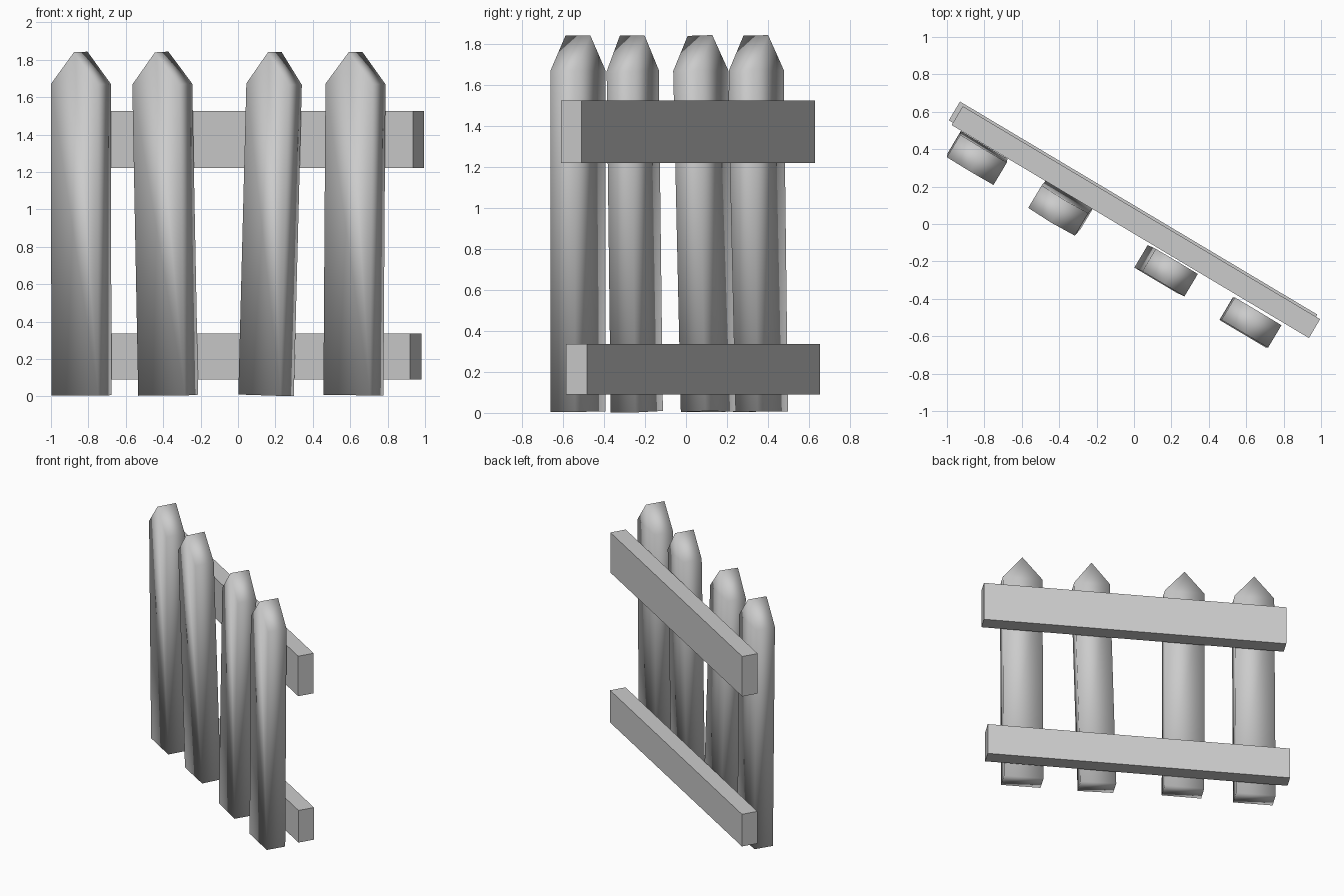
import bpy, bmesh
from math import radians, cos, sin
from mathutils import Vector, Matrix

if "Cube" in bpy.data.objects:
    bpy.data.objects.remove(bpy.data.objects["Cube"])

ANGLE = radians(-30.8)                      # fence runs diagonally
ALONG = Vector((cos(ANGLE), sin(ANGLE), 0))


def rail(name, x, y, z0, z1):
    bpy.ops.mesh.primitive_cube_add(size=1, location=(x, y, (z0 + z1) / 2),
                                    rotation=(0, 0, ANGLE))
    ob = bpy.context.object
    ob.name = name
    ob.scale = (2.224, 0.117, z1 - z0)


def picket(name, bottom, shoulder, w, d=0.14):
    """Pointed board, leaning from its bottom centre to its shoulder centre."""
    base = Vector((*bottom, 0.006))
    axis = (Vector((*shoulder, 1.67)) - base).normalized()
    xa = (ALONG - axis * ALONG.dot(axis)).normalized()
    ya = axis.cross(xa)
    bm = bmesh.new()
    outline = [(-w/2, 0), (w/2, 0), (w/2, 1.664), (0, 1.836), (-w/2, 1.664)]
    face = bm.faces.new([bm.verts.new((x, -d/2, z)) for x, z in outline])
    ext = bmesh.ops.extrude_face_region(bm, geom=[face])
    moved = [g for g in ext["geom"] if isinstance(g, bmesh.types.BMVert)]
    bmesh.ops.translate(bm, verts=moved, vec=(0, d, 0))
    bmesh.ops.recalc_face_normals(bm, faces=bm.faces)
    me = bpy.data.meshes.new(name)
    bm.to_mesh(me)
    bm.free()
    ob = bpy.data.objects.new(name, me)
    bpy.context.collection.objects.link(ob)
    rot = Matrix((xa, ya, axis)).transposed().to_4x4()
    ob.matrix_world = Matrix.Translation(base) @ rot
    # soft board corners, crisp tip ridge
    bpy.ops.object.select_all(action='DESELECT')
    ob.select_set(True)
    bpy.context.view_layer.objects.active = ob
    bpy.ops.object.shade_smooth_by_angle(angle=radians(95))


# horizontal rails
rail("upper_rail", 0.01, 0.01, 1.22, 1.525)
rail("lower_rail", -0.005, 0.035, 0.09, 0.335)

# pickets: bottom centre, shoulder centre, width
boards = [
    ((-0.837, 0.363), (-0.840, 0.343), 0.29),
    ((-0.373, 0.109), (-0.405, 0.072), 0.29),
    ((0.150, -0.240), (0.193, -0.260), 0.262),
    ((0.617, -0.527), (0.628, -0.527), 0.29),
]
for i, (b, s, w) in enumerate(boards, 1):
    picket(f"picket_{i}", b, s, w)
